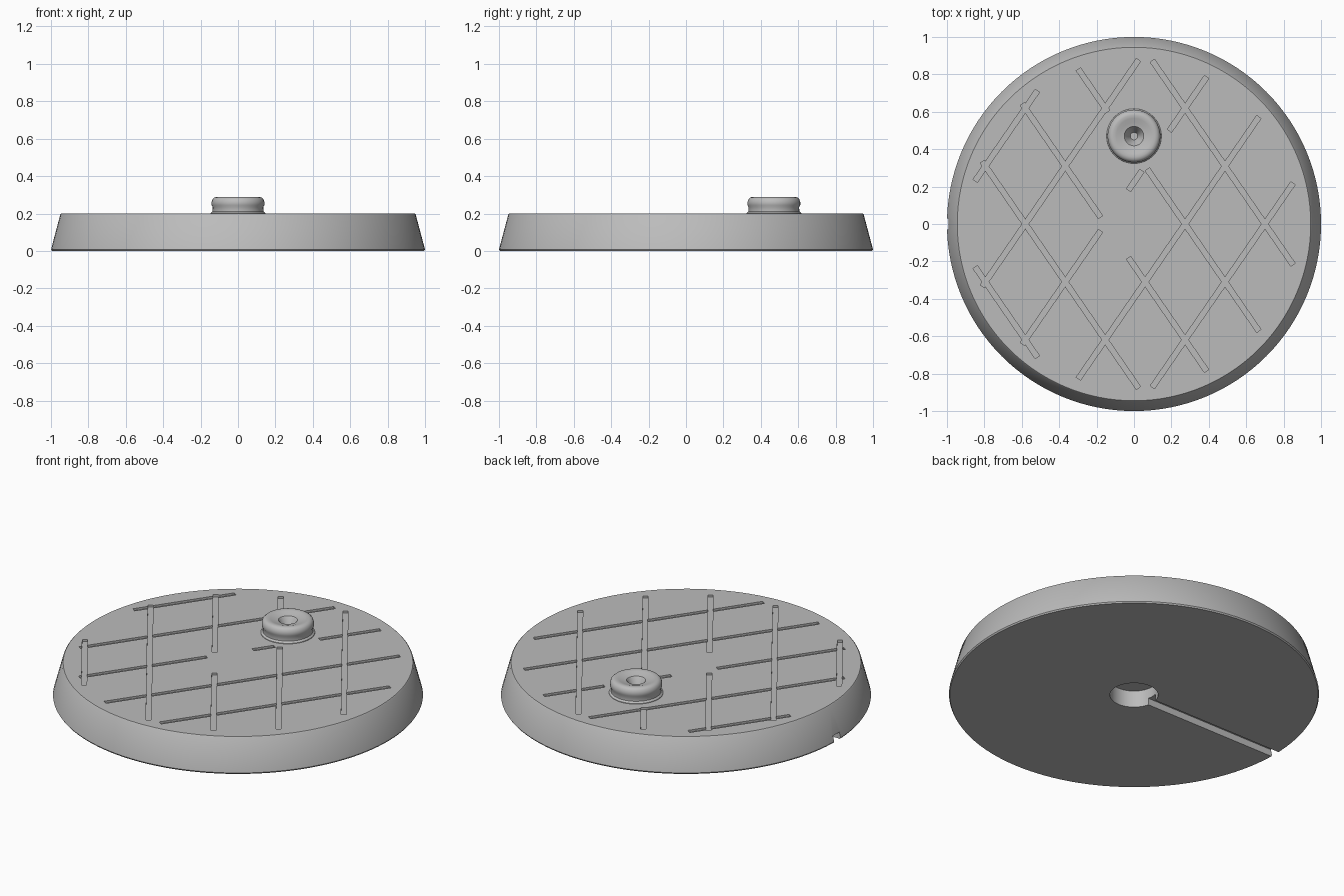
import bpy
import bmesh
import math
from mathutils import Vector, Matrix

cube = bpy.data.objects.get("Cube")
if cube:
    bpy.data.objects.remove(cube, do_unlink=True)

grey = bpy.data.materials.new("plain grey")
grey.use_nodes = True
grey.diffuse_color = (0.5, 0.5, 0.5, 1)
grey.node_tree.nodes["Principled BSDF"].inputs["Base Color"].default_value = (0.5, 0.5, 0.5, 1)

TOP = 0.2
BOSS = Vector((0, 0.47))


def add_object(name, bm):
    bmesh.ops.recalc_face_normals(bm, faces=bm.faces)
    mesh = bpy.data.meshes.new(name)
    bm.to_mesh(mesh)
    bm.free()
    mesh.materials.append(grey)
    obj = bpy.data.objects.new(name, mesh)
    bpy.context.scene.collection.objects.link(obj)
    return obj


def lathe(name, profile, steps):
    """Spin a radius/height profile around the z axis."""
    bm = bmesh.new()
    verts = [bm.verts.new((r, 0, z)) for r, z in profile]
    edges = [bm.edges.new(pair) for pair in zip(verts, verts[1:])]
    bmesh.ops.spin(bm, geom=verts + edges, cent=(0, 0, 0), axis=(0, 0, 1),
                   angle=math.tau, steps=steps, use_duplicate=False)
    bmesh.ops.remove_doubles(bm, verts=bm.verts, dist=0.0001)
    return add_object(name, bm)


def add_bar(bm, start, end, width, low, high):
    """Add a box lying along a line on the ground plane."""
    mid, run = (start + end) / 2, end - start
    place = (Matrix.Translation((mid.x, mid.y, (low + high) / 2))
             @ Matrix.Rotation(math.atan2(run.y, run.x), 4, 'Z')
             @ Matrix.Diagonal((run.length, width, high - low, 1)))
    bmesh.ops.create_cube(bm, size=1, matrix=place)


def activate(obj):
    bpy.ops.object.select_all(action='DESELECT')
    obj.select_set(True)
    bpy.context.view_layer.objects.active = obj


def carve(target, cutter):
    cutter.hide_render = True
    mod = target.modifiers.new("carve", 'BOOLEAN')
    mod.operation = 'DIFFERENCE'
    mod.solver = 'EXACT'
    mod.object = cutter
    activate(target)
    bpy.ops.object.modifier_apply(modifier=mod.name)
    bpy.data.objects.remove(cutter, do_unlink=True)


def is_grooved(p):
    """Grooves keep clear of the rim, the centre and the boss."""
    return p.length < 0.88 and p.length > 0.18 and (p - BOSS).length > 0.19


def groove_cutter(name, slope, depth):
    """One family of parallel grooves, split where they must stay clear."""
    bm = bmesh.new()
    direction = Vector((1, slope)).normalized()
    step = 0.005
    for k in range(5):
        origin = Vector((0.70 - 0.427 * k, 0))
        start = last = None
        for i in range(-400, 401):
            p = origin + direction * (i * step)
            if is_grooved(p):
                start = start or p
                last = p
            elif start:
                if (last - start).length > 0.02:
                    add_bar(bm, start, last, 0.028, TOP - depth, TOP + 0.05)
                start = None
    return add_object(name, bm)


# Tapered round base with a blind hole underneath
base = lathe("round_base", [(0, 0.1), (0.13, 0.1), (0.13, 0), (0.995, 0), (1, 0.008),
                            (0.95, 0.195), (0.945, TOP), (0, TOP)], 128)

# Cable slot from the hole out to the side
slot = bmesh.new()
add_bar(slot, Vector((-1.1, 0)), Vector((-0.1, 0)), 0.06, -0.05, 0.04)
carve(base, add_object("slot_cutter", slot))

# Diamond lattice of shallow grooves
carve(base, groove_cutter("rising_groove_cutter", 1.45, 0.012))
carve(base, groove_cutter("falling_groove_cutter", -1.45, 0.0125))

# Rounded boss with a tapered socket
boss = lathe("socket_boss", [(0, 0.195), (0.147, 0.195), (0.146, 0.203), (0.136, 0.212),
                             (0.135, 0.235), (0.141, 0.245), (0.141, 0.262), (0.136, 0.277),
                             (0.126, 0.286), (0.112, 0.289), (0.095, 0.286), (0.075, 0.279),
                             (0.052, 0.275), (0.046, 0.268), (0.02, 0.205), (0, 0.205)], 64)
boss.location = (BOSS.x, BOSS.y, 0)

for part in (base, boss):
    activate(part)
    bpy.ops.object.shade_smooth_by_angle(angle=math.radians(35))
